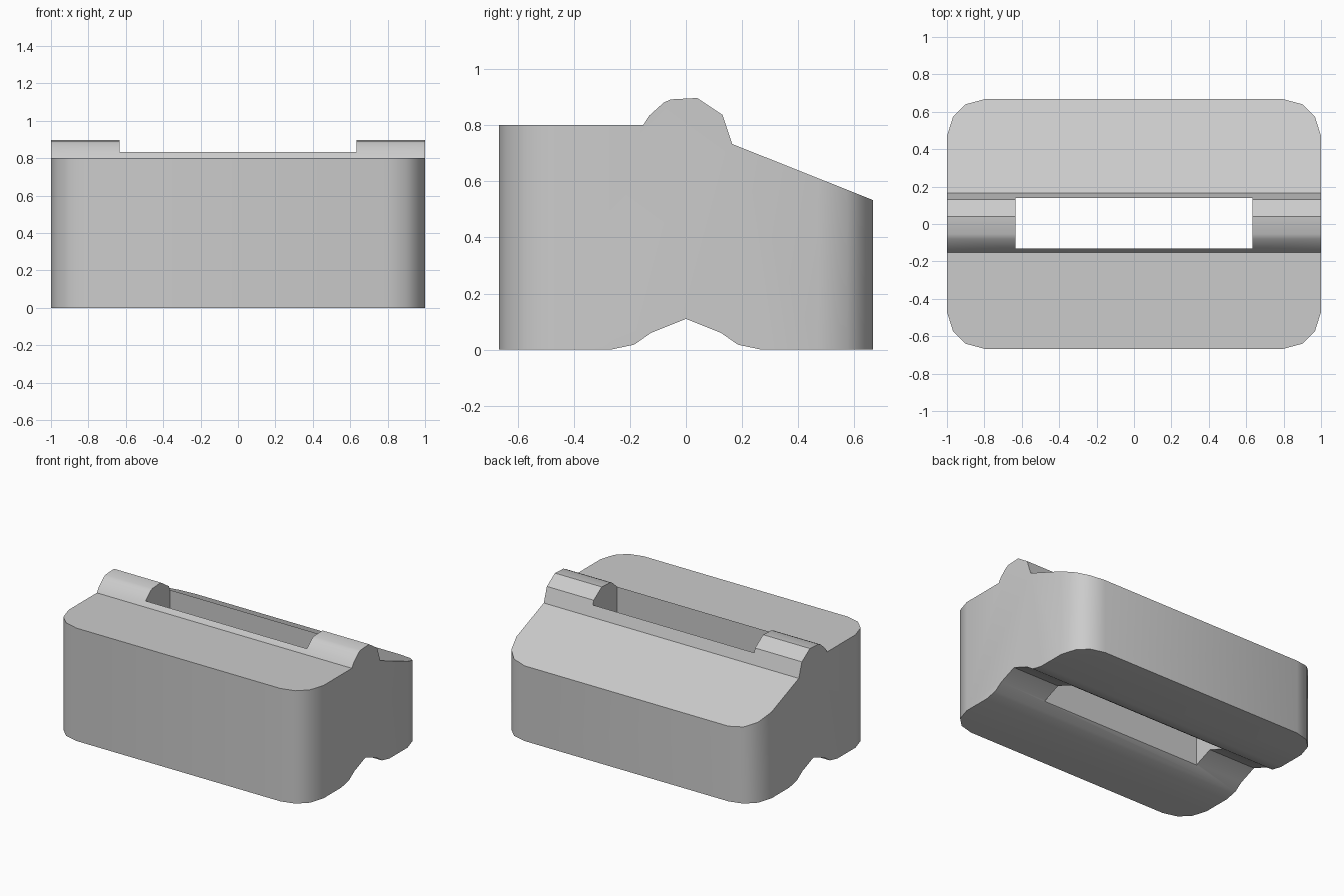
import bpy
import bmesh
import math
from mathutils import Vector

default = bpy.data.objects.get("Cube")
if default:
    bpy.data.objects.remove(default, do_unlink=True)

grey = bpy.data.materials.new("plain grey")
grey.use_nodes = True
grey.diffuse_color = (0.6, 0.6, 0.6, 1)
grey.node_tree.nodes["Principled BSDF"].inputs["Base Color"].default_value = (0.6, 0.6, 0.6, 1)


def prism(name, outline, direction):
    """Extrude a closed outline of 3D points into a solid object."""
    bm = bmesh.new()
    face = bm.faces.new([bm.verts.new(p) for p in outline])
    ext = bmesh.ops.extrude_face_region(bm, geom=[face])
    moved = [v for v in ext["geom"] if isinstance(v, bmesh.types.BMVert)]
    bmesh.ops.translate(bm, verts=moved, vec=Vector(direction))
    bmesh.ops.recalc_face_normals(bm, faces=bm.faces)
    mesh = bpy.data.meshes.new(name)
    bm.to_mesh(mesh)
    bm.free()
    mesh.materials.append(grey)
    obj = bpy.data.objects.new(name, mesh)
    bpy.context.collection.objects.link(obj)
    return obj


def boolean(target, cutter, operation):
    """Apply a boolean and discard the cutter."""
    cutter.hide_render = True
    mod = target.modifiers.new(operation.lower(), "BOOLEAN")
    mod.operation = operation
    mod.solver = "EXACT"
    mod.object = cutter
    bpy.context.view_layer.objects.active = target
    bpy.ops.object.modifier_apply(modifier=mod.name)
    bpy.data.objects.remove(cutter, do_unlink=True)


# Side profile (y, z): notched underside, sloping back, rounded ridge, level front
profile = [(-0.8, 0), (-0.27, 0), (-0.185, 0.018), (-0.125, 0.06), (0, 0.11),
           (0.125, 0.06), (0.185, 0.018), (0.27, 0), (0.8, 0), (0.8, 0.48),
           (0.165, 0.733), (0.13, 0.837), (0.04, 0.897), (-0.055, 0.892),
           (-0.08, 0.88), (-0.132, 0.833), (-0.153, 0.8), (-0.8, 0.8)]
body = prism("body", [(-1.2, y, z) for y, z in profile], (2.4, 0, 0))

# Rounded rectangular plan, one corner mirrored into four
corner = [(1, 0.47), (0.967, 0.575), (0.9, 0.64), (0.8, 0.667)]
half = corner + [(-x, y) for x, y in reversed(corner)]
plan = half + [(x, -y) for x, y in reversed(half)]
boolean(body, prism("plan_cutter", [(x, y, -0.3) for x, y in plan], (0, 0, 1.6)), "INTERSECT")

# Slot through the middle of the ridge
slot = [(-0.633, -0.132), (0.633, -0.132), (0.633, 0.14), (-0.633, 0.14)]
boolean(body, prism("slot_cutter", [(x, y, -0.3) for x, y in slot], (0, 0, 1.6)), "DIFFERENCE")

# Smooth corners with sharp main edges
bpy.ops.object.select_all(action="DESELECT")
body.select_set(True)
bpy.context.view_layer.objects.active = body
bpy.ops.object.shade_smooth_by_angle(angle=math.radians(32))
